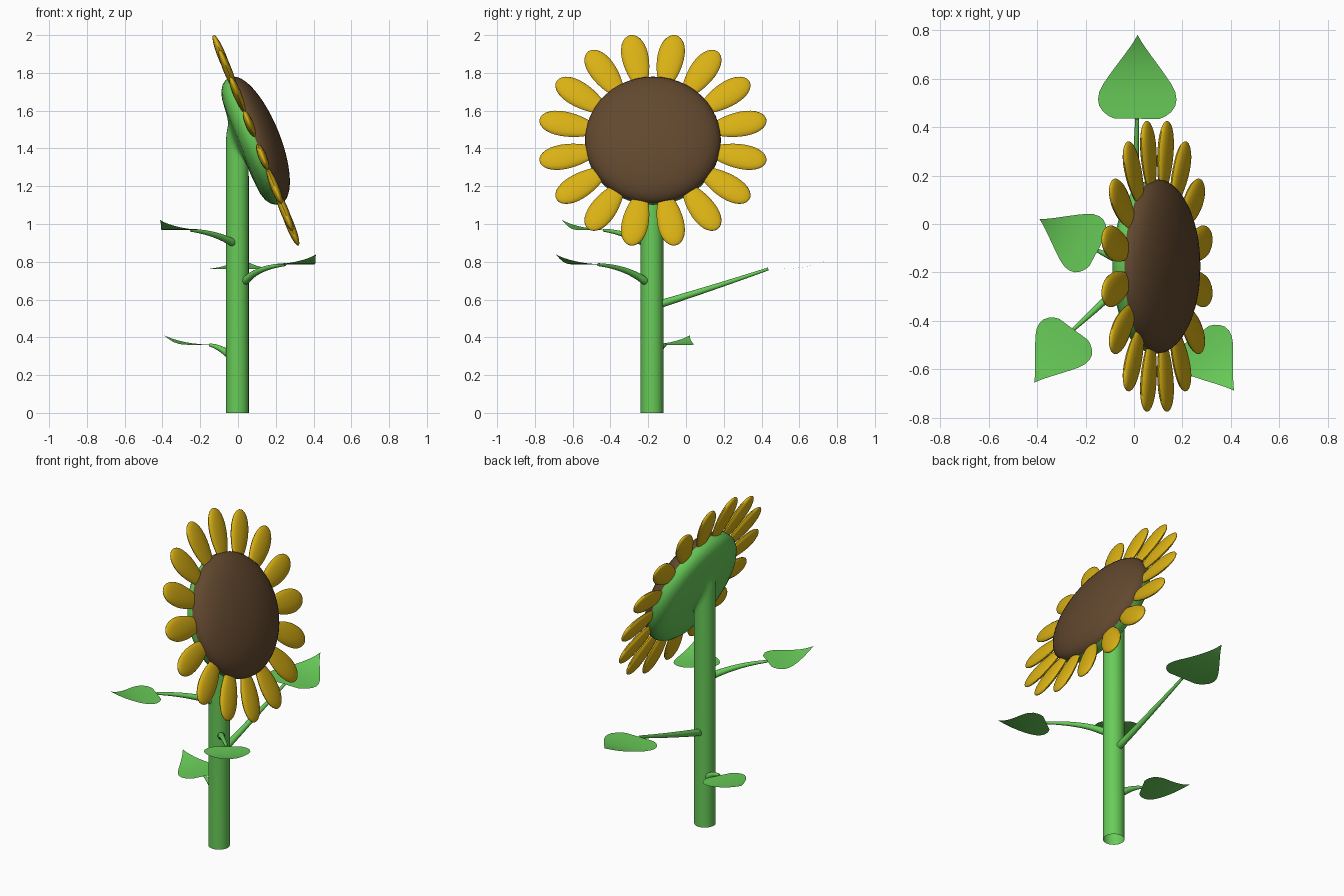
import bpy, bmesh, math
from mathutils import Vector

if "Cube" in bpy.data.objects:
    bpy.data.objects.remove(bpy.data.objects["Cube"])


def material(name, rgb):
    m = bpy.data.materials.new(name)
    m.diffuse_color = (*rgb, 1)
    m.use_nodes = True
    m.node_tree.nodes["Principled BSDF"].inputs["Base Color"].default_value = m.diffuse_color
    return m


GREEN = material("leaf green", (0.138, 0.60, 0.098))
YELLOW = material("petal yellow", (0.70, 0.44, 0.007))
BROWN = material("seed brown", (0.122, 0.065, 0.028))


def loft(name, rings, mat, closed=True, cap_start=False, cap_end=False, angle=60):
    """Skin a list of rings (lists of points) into one smooth object."""
    bm = bmesh.new()
    vr = [[bm.verts.new(p) for p in ring] for ring in rings]
    n = len(vr[0])
    for a, b in zip(vr, vr[1:]):
        for i in range(n if closed else n - 1):
            j = (i + 1) % n
            bm.faces.new((a[i], a[j], b[j], b[i]))
    if cap_start:
        bm.faces.new(vr[0][::-1])
    if cap_end:
        bm.faces.new(vr[-1])
    bmesh.ops.remove_doubles(bm, verts=bm.verts, dist=1e-5)
    if closed:
        bmesh.ops.recalc_face_normals(bm, faces=bm.faces)
    me = bpy.data.meshes.new(name)
    bm.to_mesh(me)
    bm.free()
    me.materials.append(mat)
    ob = bpy.data.objects.new(name, me)
    bpy.context.collection.objects.link(ob)
    bpy.ops.object.select_all(action='DESELECT')
    ob.select_set(True)
    bpy.context.view_layer.objects.active = ob
    bpy.ops.object.shade_smooth_by_angle(angle=math.radians(angle))
    return ob


# Tilted flower head frame: U sideways, V down the disc, N out of its face
C = Vector((0.095, -0.175, 1.443))
U = Vector((0, 1, 0))
V = Vector((0.374, 0, -0.927)).normalized()
N = Vector((0.927, 0, 0.374)).normalized()
SEG = 48
ANG = [2 * math.pi * i / SEG for i in range(SEG)]


def head_ring(r, d):
    return [C + U * r * math.cos(t) + V * r * math.sin(t) + N * d for t in ANG]


# Seed disc: shallow dome
dome = []
for k in range(13):
    a = math.pi / 2 * k / 12
    dome.append(head_ring(0.36 * math.cos(a) + 1e-7, 0.128 * math.sin(a)))
loft("seed_disc", dome, BROWN)

# Stem, flowing into the green back of the head
SX, SY, SR = -0.003, -0.18, 0.06


def stem_point(t, z):
    return Vector((SX + SR * math.sin(t), SY + SR * math.cos(t), z))


rings = [[stem_point(t, 0) for t in ANG]]
inner, mid = head_ring(0.22, -0.09), head_ring(0.10, -0.10)
for k in range(11):
    s = k / 10
    ring = []
    for i, t in enumerate(ANG):
        p0 = stem_point(t, 1.34 - 0.09 * math.sin(t))
        p1 = stem_point(t, 1.43 - 0.11 * math.sin(t))
        ring.append(p0 * (1 - s) ** 3 + p1 * 3 * s * (1 - s) ** 2
                    + mid[i] * 3 * s * s * (1 - s) + inner[i] * s ** 3)
    rings.append(ring)
for r, d in ((0.27, -0.085), (0.31, -0.073), (0.34, -0.053), (0.357, -0.028), (0.36, 0)):
    rings.append(head_ring(r, d))
loft("stem_and_head_back", rings, GREEN)

# Petals: flattened egg shapes, wider toward the tip
for p in range(16):
    a = 2 * math.pi * (p + 0.5) / 16
    out = U * math.cos(a) + V * math.sin(a)
    side = -U * math.sin(a) + V * math.cos(a)
    rings = []
    for k in range(17):
        b = math.pi * k / 16
        x = -math.cos(b)
        w = math.sin(b) * (1 + 0.22 * x) + 1e-7
        rings.append([C + out * (0.455 + 0.157 * x)
                      + side * 0.069 * w * math.cos(q) + N * 0.022 * w * math.sin(q)
                      for q in (2 * math.pi * j / 16 for j in range(16))])
    loft(f"petal_{p + 1}", rings, YELLOW)

# Leaf outline: position along the leaf, half width (fractions of length)
OUTLINE = [(0, 0.27), (0.03, 0.34), (0.08, 0.405), (0.15, 0.455), (0.23, 0.47),
           (0.32, 0.455), (0.42, 0.405), (0.53, 0.33), (0.64, 0.25), (0.75, 0.168),
           (0.85, 0.095), (0.93, 0.042), (1, 0.002)]


def leaf(name, base, tip):
    base, tip = Vector(base), Vector(tip)
    rise = tip.z - base.z
    along = Vector((tip.x - base.x, tip.y - base.y, 0))
    across = Vector((along.y, -along.x, 0))
    rows = []
    for t, w in OUTLINE:
        rows.append([base + along * t + across * w * s
                     + Vector((0, 0, rise * t ** 3)) for s in
                     (1, 0.75, 0.5, 0.25, 0, -0.25, -0.5, -0.75, -1)][::-1])
    ob = loft(name, rows, GREEN, closed=False)
    if ob.data.polygons[0].normal.z < 0:
        ob.data.flip_normals()


def stalk(name, a, b, c):
    """Tapered tube along a quadratic curve with a rounded root."""
    a, b, c = Vector(a), Vector(b), Vector(c)
    ctrl = b * 2 - (a + c) / 2
    rings = []
    for k in range(-3, 13):
        s = max(k, 0) / 12
        p = a * (1 - s) ** 2 + ctrl * 2 * s * (1 - s) + c * s * s
        d = ((ctrl - a) * (1 - s) + (c - ctrl) * s).normalized()
        r = 0.021 - 0.013 * s
        if k < 0:
            e = -k / 3 * math.pi / 2
            p = p - d * r * math.sin(e)
            r = r * math.cos(e) + 1e-7
        e1 = d.cross(Vector((0, 0, 1))).normalized()
        e2 = e1.cross(d)
        rings.append([p + (e1 * math.cos(q) + e2 * math.sin(q)) * r
                      for q in (2 * math.pi * j / 14 for j in range(14))])
    loft(name, rings, GREEN, cap_end=True)


# Four leaves: stalk root, stalk middle, leaf base, leaf tip
LEAVES = {
    "back": ((0.0, -0.125, 0.58), (0.005, 0.153, 0.668), (0.013, 0.435, 0.762), (0.015, 0.78, 0.825)),
    "low": ((-0.05, -0.15, 0.312), (-0.10, -0.132, 0.343), (-0.15, -0.11, 0.36), (-0.39, 0.02, 0.41)),
    "high": ((-0.025, -0.22, 0.90), (-0.13, -0.325, 0.944), (-0.25, -0.435, 0.967), (-0.412, -0.655, 1.02)),
    "front": ((0.04, -0.22, 0.70), (0.125, -0.33, 0.757), (0.25, -0.465, 0.785), (0.413, -0.688, 0.838)),
}
for key, (root, middle, base, tip) in LEAVES.items():
    stalk(key + "_leaf_stalk", root, middle, base)
    leaf(key + "_leaf", base, tip)
